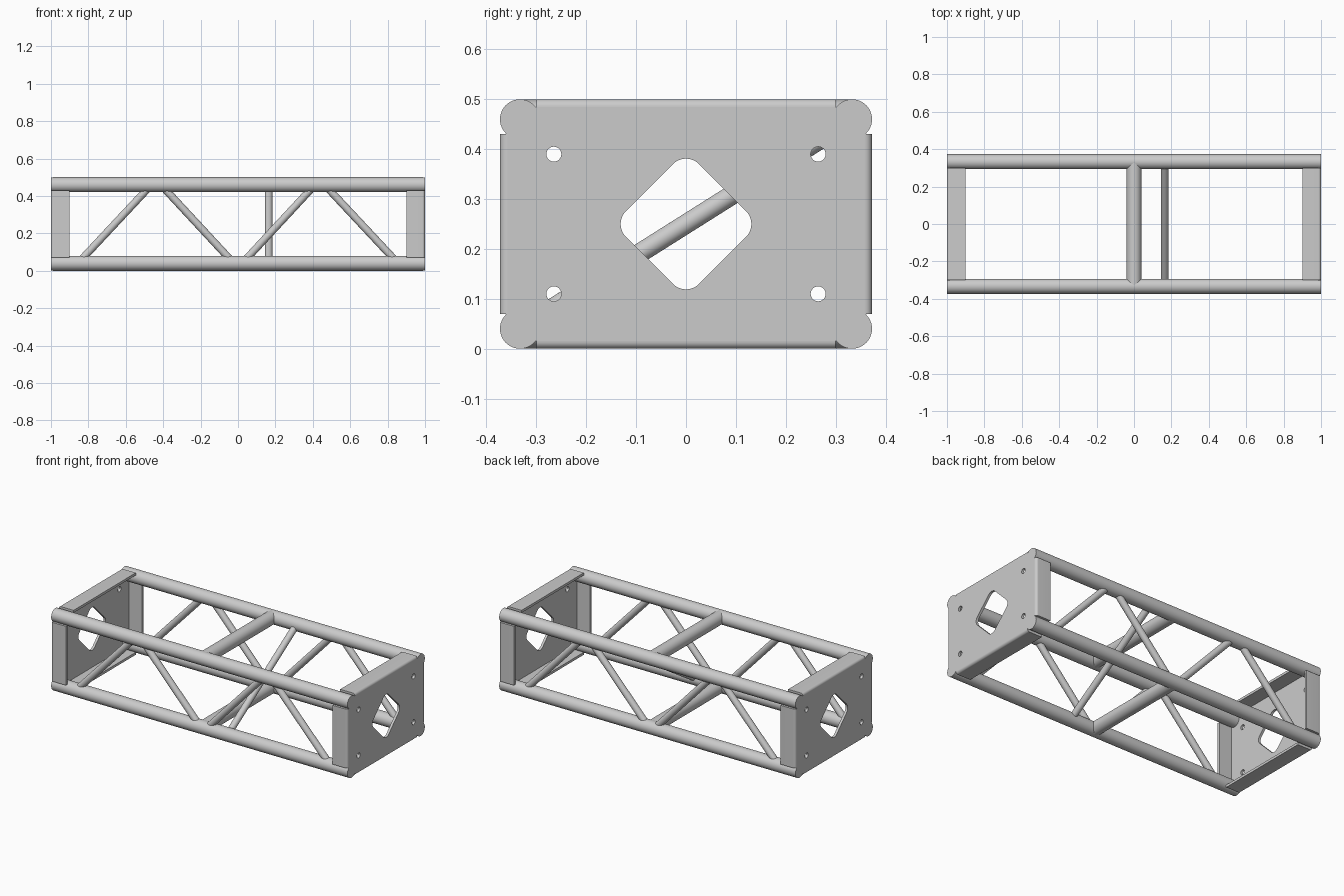
import bpy, bmesh
from math import sin, cos, pi, radians, atan2
from mathutils import Vector, Matrix

if "Cube" in bpy.data.objects:
    bpy.data.objects.remove(bpy.data.objects["Cube"])

CY, ZM, CZ, R = 0.333, 0.25, 0.21, 0.04   # chord offsets from the centre line, tube radius
T = 0.015                                  # sheet thickness
CORE_Y, CORE_Z = 0.358, 0.235              # flat part of the end plate


def add_object(name, bm, smooth=True):
    bmesh.ops.recalc_face_normals(bm, faces=bm.faces)
    me = bpy.data.meshes.new(name)
    bm.to_mesh(me)
    bm.free()
    ob = bpy.data.objects.new(name, me)
    bpy.context.collection.objects.link(ob)
    if smooth:
        bpy.ops.object.select_all(action='DESELECT')
        ob.select_set(True)
        bpy.context.view_layer.objects.active = ob
        bpy.ops.object.shade_smooth_by_angle(angle=radians(35))
    return ob


def tube(name, a, b, r):
    a, b = Vector(a), Vector(b)
    d = b - a
    m = Matrix.Translation((a + b) / 2) @ d.to_track_quat('Z', 'Y').to_matrix().to_4x4()
    bm = bmesh.new()
    bmesh.ops.create_cone(bm, cap_ends=True, segments=48, radius1=r, radius2=r,
                          depth=d.length, matrix=m)
    return add_object(name, bm)


def arc(cx, cy, r, a0, a1, n):
    return [(cx + r * cos(a0 + (a1 - a0) * i / n), cy + r * sin(a0 + (a1 - a0) * i / n))
            for i in range(n + 1)]


# Four long chords
for sy, side in ((-1, "front"), (1, "back")):
    for sz, lev in ((-1, "lower"), (1, "upper")):
        tube(f"{side}_{lev}_chord", (-0.99, sy * CY, ZM + sz * CZ), (0.99, sy * CY, ZM + sz * CZ), R)

# Zigzag braces on the front and back
for sy, side in ((-1, "front"), (1, "back")):
    for sx, end in ((-1, "left"), (1, "right")):
        y = sy * CY
        tube(f"{side}_{end}_outer_brace", (sx * 0.846, y, 0.05), (sx * 0.472, y, 0.45), 0.02)
        tube(f"{side}_{end}_inner_brace", (sx * 0.032, y, 0.05), (sx * 0.403, y, 0.45), 0.02)

# Middle cross tubes and the internal diagonal
for sz, lev in ((-1, "lower"), (1, "upper")):
    tube(f"{lev}_cross_tube", (0, -CY, ZM + sz * CZ), (0, CY, ZM + sz * CZ), 0.0395)
tube("internal_diagonal", (0.165, -CY, ZM - CZ), (0.165, CY, ZM + CZ), 0.0195)

# End plate outline: flat sheet with a round lobe over each chord end
a0 = -atan2((R**2 - (CORE_Y - CY)**2) ** 0.5, CORE_Y - CY)
a1 = pi - atan2(CORE_Z - CZ, (R**2 - (CORE_Z - CZ)**2) ** 0.5)
lobe = arc(CY, CZ, R, a0, a1, 28)
outline = (lobe + [(-x, y) for x, y in reversed(lobe)]
           + [(-x, -y) for x, y in lobe] + [(x, -y) for x, y in reversed(lobe)])

# Rounded diamond opening and four bolt holes
diamond = []
hr, hd = 0.036, 0.146
for k in range(4):
    a, c = k * pi / 2, hd - hr * 2 ** 0.5
    diamond += arc(c * cos(a), c * sin(a), hr, a - pi / 4, a + pi / 4, 10)
loops = [outline, diamond]
loops += [arc(sx * 0.265, sz * 0.14, 0.015, 0, 2 * pi * 31 / 32, 31)
          for sx in (-1, 1) for sz in (-1, 1)]


def end_plate(name, x):
    cu = bpy.data.curves.new(name, 'CURVE')
    cu.dimensions, cu.fill_mode, cu.extrude = '2D', 'BOTH', T / 2
    for pts in loops:
        sp = cu.splines.new('POLY')
        sp.points.add(len(pts) - 1)
        for p, (u, v) in zip(sp.points, pts):
            p.co = (u, v, 0, 1)
        sp.use_cyclic_u = True
    tmp = bpy.data.objects.new(name + "_curve", cu)
    bpy.context.collection.objects.link(tmp)
    dg = bpy.context.evaluated_depsgraph_get()
    me = bpy.data.meshes.new_from_object(tmp.evaluated_get(dg))
    bm = bmesh.new()
    bm.from_mesh(me)
    bpy.data.objects.remove(tmp)
    bmesh.ops.remove_doubles(bm, verts=bm.verts, dist=1e-5)
    # local x -> y, local y -> z, local z -> x
    rot = Matrix(((0, 0, 1, x), (1, 0, 0, 0), (0, 1, 0, ZM), (0, 0, 0, 1)))
    bmesh.ops.transform(bm, matrix=rot, verts=bm.verts)
    add_object(name, bm)


# Folded flange: quarter bend then a flat lip running inward
flange_profile = arc(1 - T, 0, T, 0, pi / 2, 8) + [(0.9, T), (0.9, 0)]


def flange(name, sx, place, half):
    bm = bmesh.new()
    f = bm.faces.new([bm.verts.new(place(sx * x, o, -half)) for x, o in flange_profile])
    ext = bmesh.ops.extrude_face_region(bm, geom=[f])
    vs = [v for v in ext["geom"] if isinstance(v, bmesh.types.BMVert)]
    step = Vector(place(0, 0, half)) - Vector(place(0, 0, -half))
    bmesh.ops.translate(bm, verts=vs, vec=step)
    if f.is_valid and len(f.edges[0].link_faces) < 2:
        bm.faces.new(f.verts)
    add_object(name, bm)


for sx, end in ((-1, "left"), (1, "right")):
    end_plate(f"{end}_end_plate", sx * (1 - T / 2))
    for s, side, lev in ((-1, "front", "lower"), (1, "back", "upper")):
        flange(f"{end}_{side}_flange", sx,
               lambda x, o, t, s=s: (x, s * (CORE_Y + o), ZM + t), 0.18)
        flange(f"{end}_{lev}_flange", sx,
               lambda x, o, t, s=s: (x, t, ZM + s * (CORE_Z + o)), 0.3)
